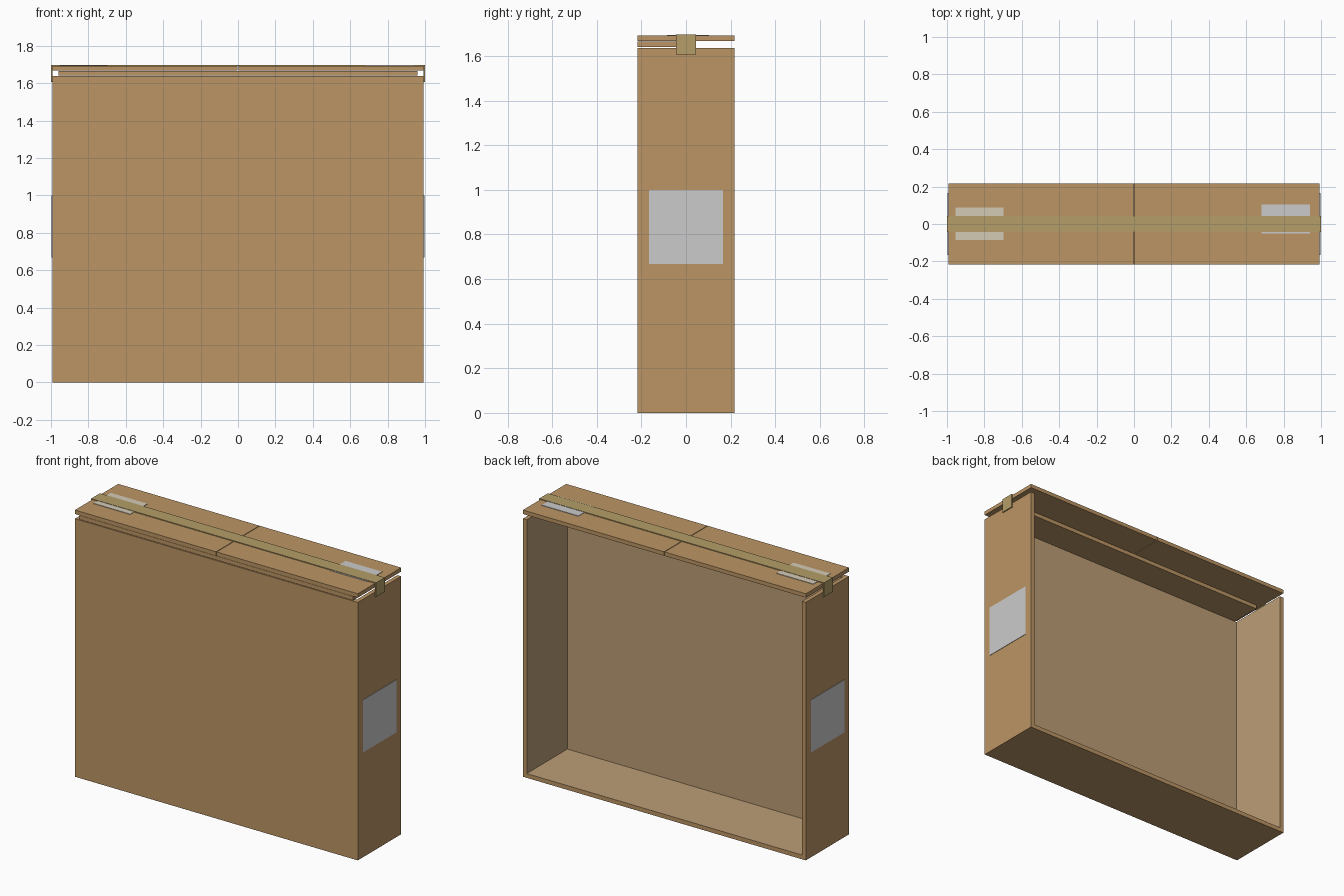
import bpy, bmesh
from mathutils import Vector

if "Cube" in bpy.data.objects:
    bpy.data.objects.remove(bpy.data.objects["Cube"])


def mat(name, rgb):
    m = bpy.data.materials.new(name)
    m.diffuse_color = (*rgb, 1)
    m.use_nodes = True
    m.node_tree.nodes["Principled BSDF"].inputs["Base Color"].default_value = m.diffuse_color
    return m


CARD = mat("cardboard", (0.50, 0.30, 0.13))
LINER = mat("inner_liner", (0.50, 0.34, 0.18))
TAPE = mat("packing_tape", (0.46, 0.34, 0.14))
PAPER = mat("cream_paper", (0.66, 0.60, 0.47))


def box(name, lo, hi, material=None, inner=None):
    """Box from two corners; the face pointing along `inner` gets the liner."""
    lo, hi = Vector(lo), Vector(hi)
    bm = bmesh.new()
    bmesh.ops.create_cube(bm, size=1)
    mid = (lo + hi) / 2
    for v in bm.verts:
        v.co = Vector(c * s for c, s in zip(v.co, hi - lo))
    bm.normal_update()
    if inner:
        for f in bm.faces:
            if f.normal.dot(Vector(inner)) > 0.9:
                f.material_index = 1
    me = bpy.data.meshes.new(name)
    bm.to_mesh(me)
    bm.free()
    if material:
        me.materials.append(material)
    if inner:
        me.materials.append(LINER)
    ob = bpy.data.objects.new(name, me)
    ob.location = mid
    bpy.context.collection.objects.link(ob)
    return ob


W, D, H, T = 0.993, 0.217, 1.637, 0.027   # half width, half depth, wall height, board
FLAP, TOP = 1.667, 1.692                  # underside and top of the closing flaps

# Open-backed carton
box("front_panel", (-W, -D, 0), (W, -D + T, H), CARD, (0, 1, 0))
box("bottom_panel", (-W + T, -D + T, 0), (W - T, D, T), CARD, (0, 0, 1))

# Front inner flap, tucked under the outer flaps
box("inner_flap", (-0.96, -D, H + 0.004), (0.96, 0.005, FLAP - 0.001), CARD)

# Parts repeated on the left and right
for side, s in (("left", -1), ("right", 1)):
    def pair(name, x0, x1, ylo, yhi, zlo, zhi, material=None, inner=None):
        a, b = sorted((s * x0, s * x1))
        return box(f"{side}_{name}", (a, ylo, zlo), (b, yhi, zhi), material, inner)

    pair("side_panel", W - T, W, -D + T, D, 0, H, CARD, (-s, 0, 0))
    pair("outer_flap", 0.002, W, -D, D, FLAP, TOP, CARD)
    pair("tape_end", W, 1.0, -0.044, 0.044, 1.607, 1.697, TAPE)
    pair("side_label", W, W + 0.003, -0.167, 0.167, 0.667, 1.0)

# Tape strip and the labels beneath it
box("tape_strip", (-W, -0.044, TOP), (W, 0.044, 1.697), TAPE)
box("cream_label", (-0.955, -0.085, TOP), (-0.697, 0.088, TOP + 0.003), PAPER)
box("grey_label", (0.683, -0.05, TOP), (0.94, 0.104, TOP + 0.003))
